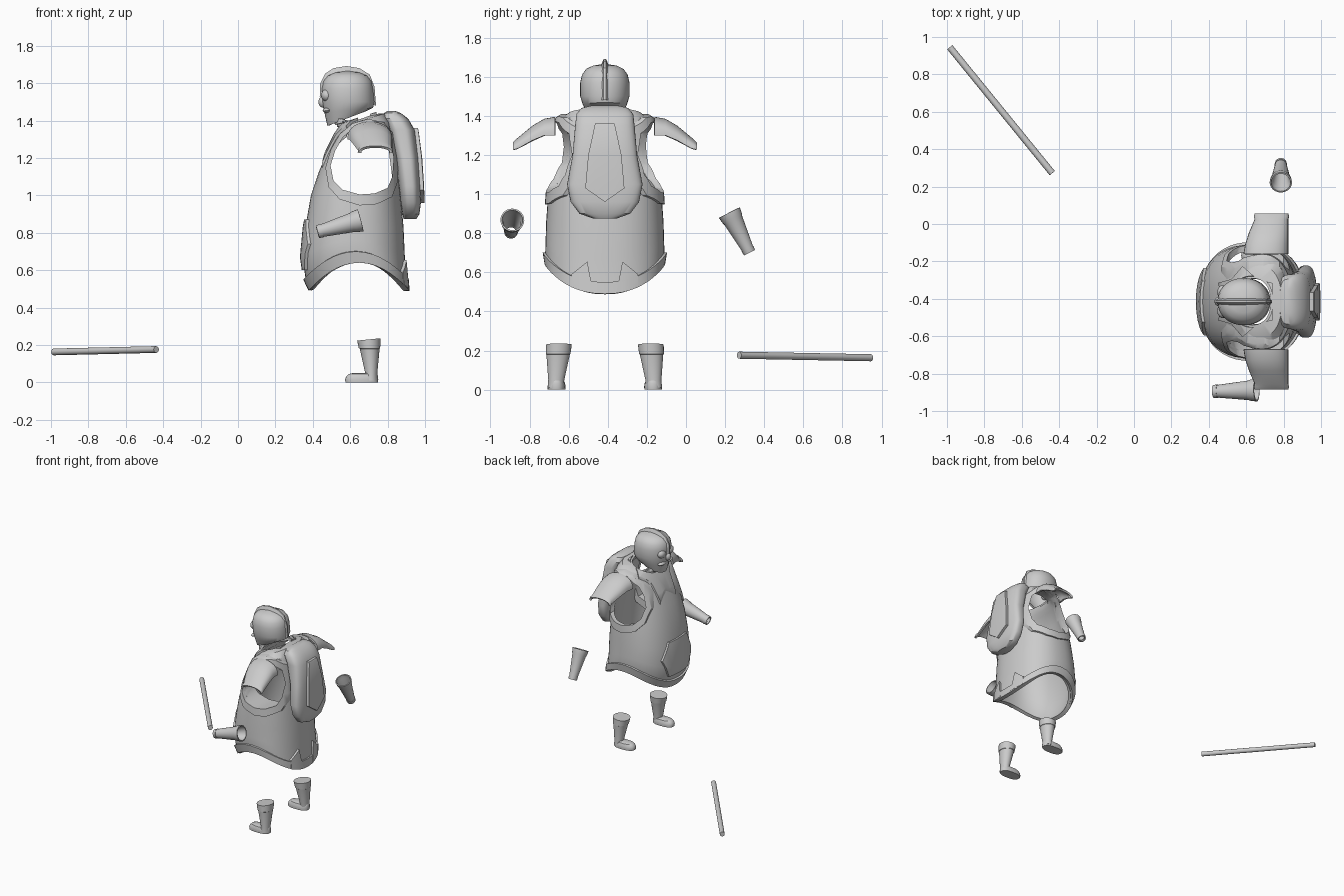
import bpy, bmesh, math
from mathutils import Vector

if "Cube" in bpy.data.objects:
    bpy.data.objects.remove(bpy.data.objects["Cube"])

Y0 = -0.415  # figure's mirror plane
grey = bpy.data.materials.new("plain grey")
grey.diffuse_color = (0.6, 0.6, 0.6, 1)
grey.use_nodes = True
grey.node_tree.nodes["Principled BSDF"].inputs["Base Color"].default_value = grey.diffuse_color


def make(name, verts, faces, y=Y0, recalc=False, angle=35):
    me = bpy.data.meshes.new(name)
    me.from_pydata([(a, b + y, c) for a, b, c in verts], [], faces)
    if recalc:
        bm = bmesh.new()
        bm.from_mesh(me)
        bmesh.ops.recalc_face_normals(bm, faces=bm.faces)
        bm.to_mesh(me)
        bm.free()
    ob = bpy.data.objects.new(name, me)
    bpy.context.collection.objects.link(ob)
    me.materials.append(grey)
    smooth(ob, angle)
    return ob


def smooth(ob, angle=35):
    ob.data.shade_smooth()
    ob.data.set_sharp_from_angle(angle=math.radians(angle))


def bake(ob):
    dg = bpy.context.evaluated_depsgraph_get()
    me = bpy.data.meshes.new_from_object(ob.evaluated_get(dg))
    ob.modifiers.clear()
    ob.data = me
    smooth(ob)


def thicken(ob, t):
    m = ob.modifiers.new("thickness", "SOLIDIFY")
    m.thickness, m.offset = t, -1
    bake(ob)


def cut(ob, cutter, op="DIFFERENCE"):
    m = ob.modifiers.new("cut", "BOOLEAN")
    m.object, m.operation, m.solver = cutter, op, "EXACT"
    bake(ob)
    bpy.data.objects.remove(cutter)


def grid_faces(rows, n, closed=True):
    return [(j * n + i, j * n + (i + 1) % n, (j + 1) * n + (i + 1) % n, (j + 1) * n + i)
            for j in range(rows - 1) for i in range(n if closed else n - 1)]


def loft(name, rows, n=48, p=2.3, g=0.0, caps=False, y=Y0):
    """Rows of (z, front x, back x, half width, tilt, hem weight)."""
    verts = []
    for row in rows:
        z, xf, xb, hy, tilt, hem = (tuple(row) + (0, 0))[:6]
        c, a, b = (xf + xb) / 2, (xb - xf) / 2, hy
        for i in range(n):
            t = 2 * math.pi * i / n
            u = math.copysign(abs(math.cos(t)) ** (2 / p), math.cos(t))
            v = math.copysign(abs(math.sin(t)) ** (2 / p), math.sin(t))
            zz = z + tilt * a * u - 0.15 * hem * u * u + (g if tilt else 0)
            verts.append((c + (a + g) * u, (b + g) * v, zz))
    faces = grid_faces(len(rows), n)
    if caps:
        faces += [tuple(reversed(range(n))), tuple(range(len(verts) - n, len(verts)))]
    return make(name, verts, faces, y)


def prism(name, pts, axis, lo, hi):
    place = {"x": lambda a, b, d: (d, a, b), "y": lambda a, b, d: (a, d, b),
             "z": lambda a, b, d: (a, b, d)}[axis]
    n = len(pts)
    verts = [place(a, b, d) for d in (lo, hi) for a, b in pts]
    ob = make(name, verts, grid_faces(2, n) + [tuple(range(n)), tuple(range(n, 2 * n))], recalc=True)
    ob.hide_render = True
    return ob


def plate(name, rows, g, pts, axis, lo, hi, inner=None, caps=False, p=2.3):
    """Raised panel: an enlarged skin trimmed to an outline."""
    ob = loft(name, rows, g=g, caps=caps, p=p)
    if not caps:
        thicken(ob, 0.03)
    cut(ob, prism("outline", pts, axis, lo, hi), "INTERSECT")
    if inner:
        cut(ob, prism("opening", inner, axis, lo, hi))
    return ob


def tube(name, p0, p1, r0, r1, n=24, hollow=0.0, bands=()):
    p0, p1 = Vector(p0), Vector(p1)
    d = (p1 - p0).normalized()
    q = d.to_track_quat("Z", "Y")
    stations = bands or ((0, 0), (1, 0))
    verts = []
    for s, extra in stations:
        r = r0 + (r1 - r0) * s + extra
        for i in range(n):
            t = 2 * math.pi * i / n
            verts.append(p0.lerp(p1, s) + q @ Vector((r * math.cos(t), r * math.sin(t), 0)))
    faces = grid_faces(len(stations), n)
    if not hollow:
        faces += [tuple(reversed(range(n))), tuple(range(len(verts) - n, len(verts)))]
    ob = make(name, verts, faces, 0)
    if hollow:
        thicken(ob, hollow)
    return ob


def ball(name, loc, scale):
    bm = bmesh.new()
    bmesh.ops.create_uvsphere(bm, u_segments=20, v_segments=12, radius=1)
    verts = [tuple(v.co[k] * scale[k] + loc[k] for k in range(3)) for v in bm.verts]
    faces = [tuple(v.index for v in f.verts) for f in bm.faces]
    bm.free()
    return make(name, verts, faces)


# torso shell with arm openings
body = [(.64, .39, .905, .295, 0, 1), (.70, .362, .90, .305, 0, 1), (.76, .345, .892, .303, 0, .6),
        (.86, .36, .885, .30, 0, .2), (1.0, .39, .87, .29), (1.12, .43, .86, .28),
        (1.23, .475, .845, .267), (1.33, .525, .83, .255), (1.375, .55, .82, .24, .15),
        (1.405, .56, .79, .19, .3), (1.40, .53, .73, .125, .35)]
hole = [(.56, 1.03), (.65, 1.005), (.73, 1.01), (.80, 1.04), (.825, 1.1), (.832, 1.2), (.81, 1.31),
        (.76, 1.365), (.69, 1.38), (.62, 1.36), (.56, 1.31), (.52, 1.24), (.495, 1.16), (.51, 1.08)]
rim = [(.66 + (x - .66) * 1.17, 1.2 + (z - 1.2) * (1.3 if z < 1.2 else 1.16)) for x, z in hole]
torso = loft("torso", body)
thicken(torso, .02)
for s in (1, -1):
    cut(torso, prism("arm_cutter", hole, "y", s * .13, s * .5))
    plate("armhole_trim", body, .013, rim, "y", s * .12, s * .5, hole)

# hem band, back tabs, belly panel and pointed collar
thicken(loft("hem_band", body[:2], g=.013), .03)
for s in (1, -1):
    tab = [(s * .17, .52), (s * .17, .59), (s * .09, .655), (s * .06, .5)]
    plate("hem_tab", body, .015, tab, "x", .75, 1.0)
belly = [(-.11, .87), (.11, .87), (.18, .74), (.12, .6), (-.12, .6), (-.18, .74)]
plate("belly_panel", body, .014, belly, "x", .25, .55)
collar = [(.45, .1), (.47, 0), (.45, -.1), (.52, -.12), (.58, -.19), (.66, -.12), (.74, -.1),
          (.74, .1), (.66, .12), (.58, .19), (.52, .12)]
plate("collar", body, .012, collar, "z", 1.15, 1.6)

# back pack with raised panel
pack = [(.875, .885, .955, .06), (.90, .88, .97, .13), (.96, .87, .978, .175), (1.05, .86, .975, .193),
        (1.2, .84, .965, .165), (1.35, .80, .945, .152), (1.41, .77, .91, .145),
        (1.44, .78, .87, .12), (1.452, .80, .84, .07)]
loft("back_pack", pack, p=3, caps=True)
panel = [(-.1, 1.03), (0, .96), (.1, 1.03), (.085, 1.2), (.05, 1.36), (-.05, 1.36), (-.085, 1.2)]
plate("pack_panel", pack, .02, panel, "x", .9, 1.1, caps=True, p=3)

# helmet shell, crest and face
helm = [(1.41, .478, .68, .085, .38), (1.455, .462, .722, .112, .1), (1.50, .45, .73, .126),
        (1.57, .448, .722, .126), (1.61, .456, .714, .117), (1.64, .48, .69, .096),
        (1.657, .52, .65, .06), (1.664, .57, .60, .015)]
helmet = loft("helmet", helm, n=36, p=2.1)
thicken(helmet, .012)
loft("helmet_cap", [(1.655, .52, .65, .06), (1.666, .575, .595, .01)], n=24, caps=True)
arc = [(.437, 1.53), (.44, 1.6), (.465, 1.65), (.51, 1.68), (.58, 1.692), (.65, 1.68),
       (.705, 1.645), (.73, 1.58), (.738, 1.48)]
crest = []
for x, z in arc:
    ix, iz = .585 + (x - .585) * .86, 1.5 + (z - 1.5) * .78
    crest += [(ix, -.024, iz), (x, -.006, z), (x, .006, z), (ix, .024, iz)]
make("helmet_crest", crest, grid_faces(len(arc), 4) + [(0, 1, 2, 3), (32, 33, 34, 35)], recalc=True)
for s in (1, -1):
    ball("eye_bulge", (.475, s * .05, 1.535), (.03, .038, .033))
    ball("moustache", (.475, s * .04, 1.455), (.022, .045, .014))
ball("nose", (.458, 0, 1.50), (.028, .026, .032))

# arched shoulder guards: (y, z of edge, z of top, front x, back x)
guard = [(.255, 1.30, 1.395, .585, .825), (.31, 1.30, 1.385, .595, .825), (.37, 1.275, 1.35, .615, .825),
         (.44, 1.235, 1.292, .645, .825), (.455, 1.23, 1.28, .64, .83), (.47, 1.228, 1.265, .645, .825)]
for s in (1, -1):
    m, verts = 17, []
    for y, z0, z1, xf, xb in guard:
        for i in range(m):
            t = math.pi * i / (m - 1)
            u, v = math.cos(t), math.sin(t) ** .8
            verts.append(((xf + xb) / 2 - s * u * (xb - xf) / 2, s * y, z0 + (z1 - z0) * v))
    thicken(make("shoulder_guard", verts, [f[::-1] for f in grid_faces(len(guard), m, False)],
                 recalc=False), -.015)

# gauntlets with wrist and cuff bands
cuffs = ((0, .003), (.1, .003), (.1, 0), (.8, -.003), (.86, 0), (1, 0))
tube("gauntlet", (.425, -.895, .805), (.655, -.888, .867), .031, .061, hollow=.008, bands=cuffs)
tube("gauntlet", (.785, .325, .70), (.785, .222, .905), .028, .060, hollow=.008, bands=cuffs)

# boots
for s in (1, -1):
    yc = Y0 + s * .247
    foot = [(0, .575, .748, .045), (.014, .573, .75, .046), (.03, .577, .748, .044),
            (.045, .592, .746, .038), (.051, .62, .742, .026)]
    loft("boot_foot", foot, n=28, p=2.5, caps=True, y=yc)
    leg = [(.01, .675, .747, .041), (.05, .68, .745, .041), (.18, .651, .757, .06), (.182, .646, .76, .063),
           (.23, .637, .763, .066, .1)]
    boot = loft("boot_leg", leg, n=28, p=2, caps=True, y=yc)
    for v in boot.data.vertices:  # legs lean towards the middle
        v.co.y -= s * .017 * (v.co.z / .23 - .3)

# staff
tube("staff", (-.985, .945, .163), (-.437, .272, .176), .018, .018, n=16)
